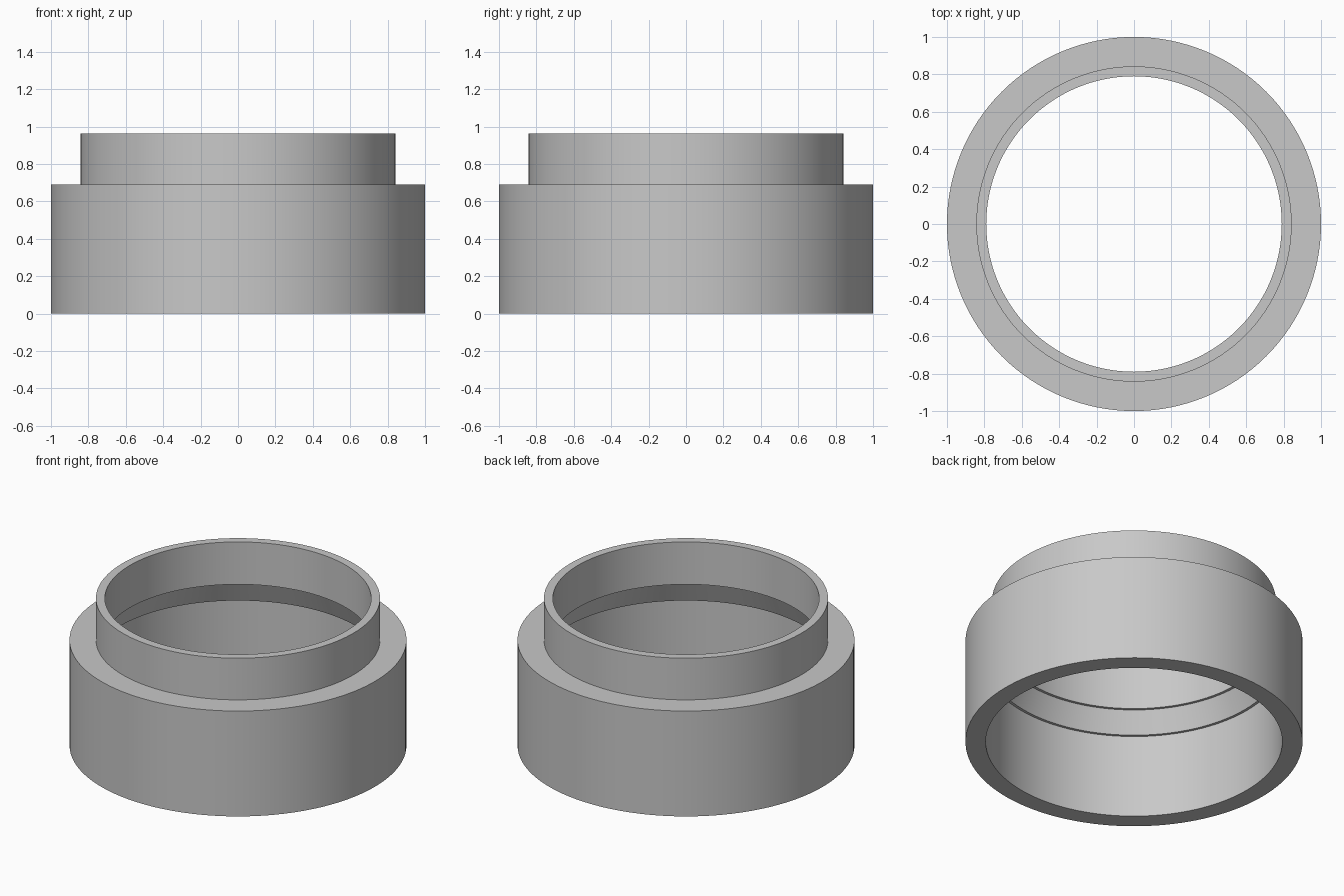
import bpy
import bmesh
from math import radians, tau
from mathutils import Matrix

default_cube = bpy.data.objects.get("Cube")
if default_cube:
    bpy.data.objects.remove(default_cube, do_unlink=True)


def make_material(name, colour):
    mat = bpy.data.materials.new(name)
    mat.use_nodes = True
    mat.diffuse_color = colour
    mat.node_tree.nodes["Principled BSDF"].inputs["Base Color"].default_value = colour
    return mat


def lathe(name, profile, segments, mat):
    """Turn a closed (radius, height) profile around the z axis."""
    bm = bmesh.new()
    rings = []
    for i in range(segments):
        turn = Matrix.Rotation(tau * i / segments, 3, "Z")
        rings.append([bm.verts.new(turn @ Matrix.Identity(3).col[0] * r) for r, z in profile])
        for vert, (r, z) in zip(rings[-1], profile):
            vert.co.z = z
    count = len(profile)
    for i, ring in enumerate(rings):
        following = rings[(i + 1) % segments]
        for j in range(count):
            k = (j + 1) % count
            bm.faces.new((ring[j], following[j], following[k], ring[k]))
    bmesh.ops.recalc_face_normals(bm, faces=bm.faces)
    mesh = bpy.data.meshes.new(name)
    bm.to_mesh(mesh)
    bm.free()
    mesh.materials.append(mat)
    obj = bpy.data.objects.new(name, mesh)
    bpy.context.collection.objects.link(obj)
    bpy.ops.object.select_all(action="DESELECT")
    obj.select_set(True)
    bpy.context.view_layer.objects.active = obj
    bpy.ops.object.shade_smooth_by_angle(angle=radians(20))
    return obj


grey = make_material("plain grey", (0.58, 0.58, 0.58, 1.0))

base_radius, collar_radius = 1.0, 0.843
base_bore, collar_bore = 0.88, 0.79
shoulder, top = 0.69, 0.963

adapter_profile = [
    # Outer wall, shoulder and collar
    (base_radius, 0), (base_radius, shoulder),
    (collar_radius, shoulder), (collar_radius, top),
    # Collar bore, then the tapered seat between two narrow ledges
    (collar_bore, top), (collar_bore, 0.685),
    (0.807, 0.685), (0.863, 0.545),
    # Wider bore of the base
    (base_bore, 0.545), (base_bore, 0),
]
lathe("stepped_ring_adapter", adapter_profile, 128, grey)
